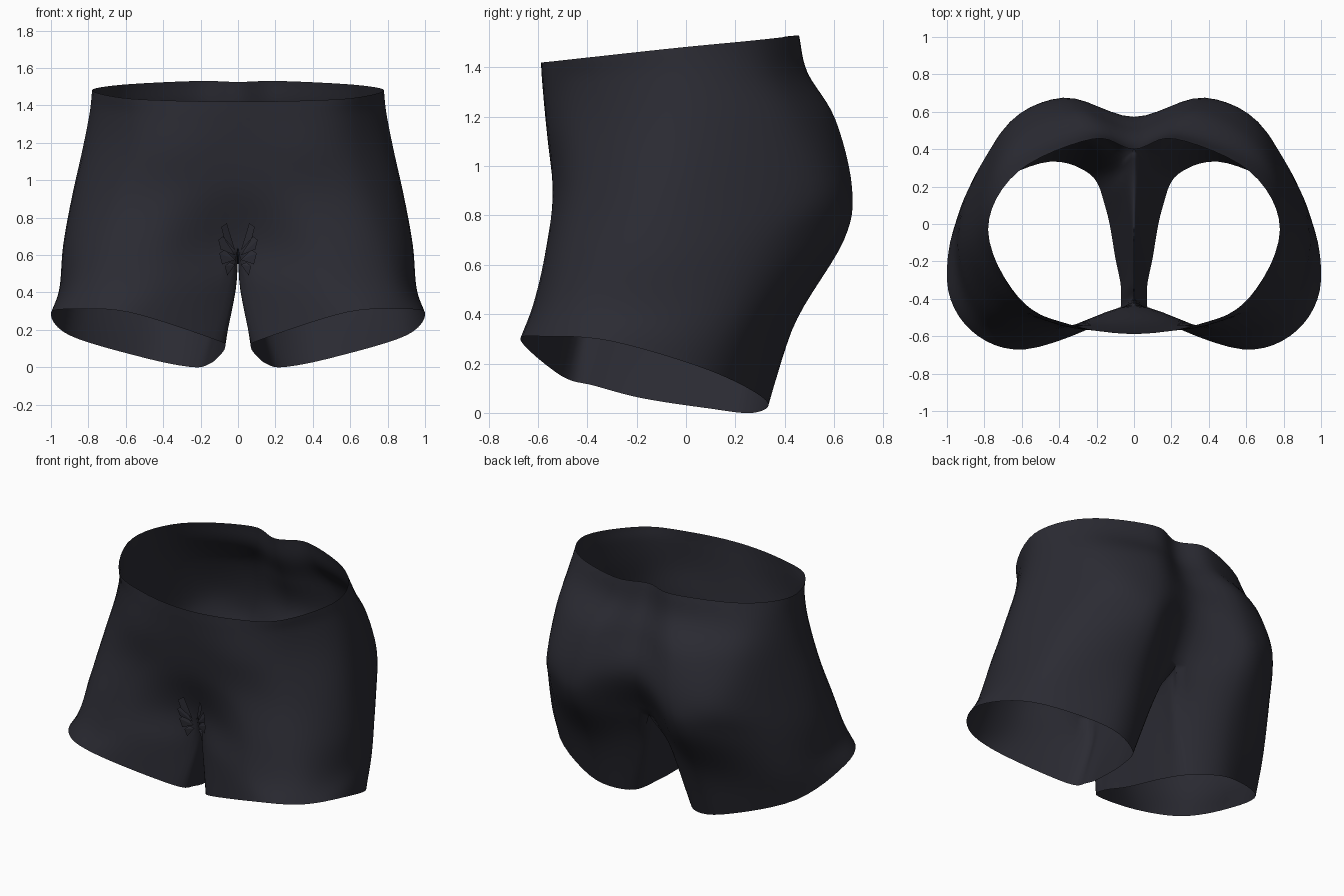
import bpy
import bmesh
from mathutils import Vector

AROUND, ALONG = 6, 6   # samples between neighbouring control points

cube = bpy.data.objects.get("Cube")
if cube:
    bpy.data.objects.remove(cube, do_unlink=True)

# One dark fabric colour
fabric = bpy.data.materials.new("charcoal fabric")
fabric.use_nodes = True
COLOUR = (0.024, 0.024, 0.033, 1)
fabric.diffuse_color = COLOUR
shader = fabric.node_tree.nodes["Principled BSDF"]
shader.inputs["Base Color"].default_value = COLOUR
shader.inputs["Roughness"].default_value = 0.9

# Outer half-rings, front centre -> hip -> back centre, from waist to hem
waist = [(0, -.588, 1.42), (.35, -.535, 1.425), (.62, -.4, 1.44), (.78, -.03, 1.48),
         (.62, .28, 1.51), (.22, .455, 1.53), (0, .4, 1.525)]
belt = [(0, -.582, 1.33), (.36, -.54, 1.33), (.62, -.39, 1.34), (.793, -.03, 1.36),
        (.66, .32, 1.37), (.25, .49, 1.38), (0, .43, 1.38)]
hip = [(0, -.565, 1.16), (.38, -.545, 1.16), (.65, -.39, 1.16), (.83, -.03, 1.17),
       (.69, .41, 1.18), (.33, .605, 1.19), (0, .51, 1.2)]
seat = [(0, -.53, .94), (.4, -.533, .92), (.72, -.41, .9), (.89, -.05, .9),
        (.7, .5, .9), (.37, .673, .91), (0, .57, .95)]
crotch = [(0, -.44, .65), (.45, -.57, .65), (.79, -.46, .65), (.935, -.1, .65),
          (.79, .36, .67), (.4, .64, .7), (0, .41, .64)]
thigh = [(.055, -.445, .42), (.48, -.617, .44), (.835, -.51, .45), (.955, -.15, .42),
         (.85, .23, .38), (.42, .45, .38), (.11, .33, .42)]
hem = [(.13, -.505, .15), (.58, -.67, .293), (.87, -.57, .31), (1, -.3, .29),
       (.9, .1, .17), (.5, .325, .05), (.24, .27, 0)]

# Inner-leg arcs, back -> front, from the centre seam down to the hem
seam_in = [(0, .22, .57), (0, -.05, .555), (0, -.31, .565)]
thigh_in = [(.065, .19, .41), (.03, -.08, .4), (.022, -.32, .42)]
hem_in = [(.15, .08, .02), (.1, -.18, .06), (.07, -.37, .11)]


def spline(points, steps, before=None, after=None):
    """Smooth curve through all points; before/after steer the ends."""
    p = [Vector(q) for q in points]
    a = Vector(before) if before else 2 * p[0] - p[1]
    b = Vector(after) if after else 2 * p[-1] - p[-2]
    p = [a] + p + [b]
    out = []
    for i in range(1, len(p) - 2):
        for k in range(steps):
            t = k / steps
            m0, m1 = (p[i + 1] - p[i - 1]) / 2, (p[i + 2] - p[i]) / 2
            d = p[i + 1] - p[i]
            out.append(p[i] + t * m0 + t * t * (3 * d - 2 * m0 - m1)
                       + t ** 3 * (m0 + m1 - 2 * d))
    return out + [p[-2]]


def flip(q):
    return (-q[0], q[1], q[2])


def skin(bm, columns):
    """Quad sheet over a grid of points, kept on the +x side."""
    grid = [[bm.verts.new((max(q.x, 0), q.y, q.z)) for q in col] for col in columns]
    for a, b in zip(grid, grid[1:]):
        for r in range(len(a) - 1):
            bm.faces.new((a[r], a[r + 1], b[r + 1], b[r]))


def add_object(name, bm):
    mesh = bpy.data.meshes.new(name)
    bm.to_mesh(mesh)
    bm.free()
    obj = bpy.data.objects.new(name, mesh)
    bpy.context.collection.objects.link(obj)
    mesh.materials.append(fabric)
    mirror = obj.modifiers.new("Mirror", 'MIRROR')
    mirror.use_clip = True
    mirror.merge_threshold = 0.001


# Outer panel of the shorts
bm = bmesh.new()
torso = (waist, belt, hip, seat, crotch)
legs = ((thigh, thigh_in), (hem, hem_in))
rings = [spline(s, AROUND, flip(s[1]), flip(s[-2])) for s in torso]
rings += [spline(s, AROUND, arc[-1], arc[0]) for s, arc in legs]
outer = [spline(c, ALONG) for c in zip(*rings)]
split = (len(torso) - 1) * ALONG
for col in (outer[0], outer[-1]):
    for q in col[:split + 1]:
        q.x = 0
skin(bm, outer)

# Inner-leg panel, rounding over from the centre seam into each leg
rings = [spline([crotch[-1]] + seam_in + [crotch[0]], AROUND)]
rings += [spline([s[-1]] + arc + [s[0]], AROUND, s[-2], s[1]) for s, arc in legs]
inner = [spline(c, ALONG, flip(c[1])) for c in zip(*rings)]
inner[0], inner[-1] = outer[-1][split:], outer[0][split:]
skin(bm, inner)

bmesh.ops.remove_doubles(bm, verts=bm.verts, dist=0.0005)
bmesh.ops.recalc_face_normals(bm, faces=bm.faces)
for f in bm.faces:
    f.smooth = True
add_object("shorts", bm)

# Small gathered folds fanning out from the front of the crotch
bm = bmesh.new()
for x, z, width in ((.09, .75, .03), (.105, .68, .025), (.1, .61, .03), (.07, .54, .025)):
    root = Vector((.015, -.455 - (z - .6) * .1, .57 + (z - .6) * .35))
    tip = Vector((x, -.49 - (z - .6) * .2, z))
    low = tip + Vector((-width / 2, .012, -width * 2))
    bm.faces.new([bm.verts.new(q) for q in (root, low, tip)])
    bm.faces.new([bm.verts.new(q) for q in (root, tip, tip + Vector((-width, .02, .02)))])
add_object("crotch_folds", bm)
